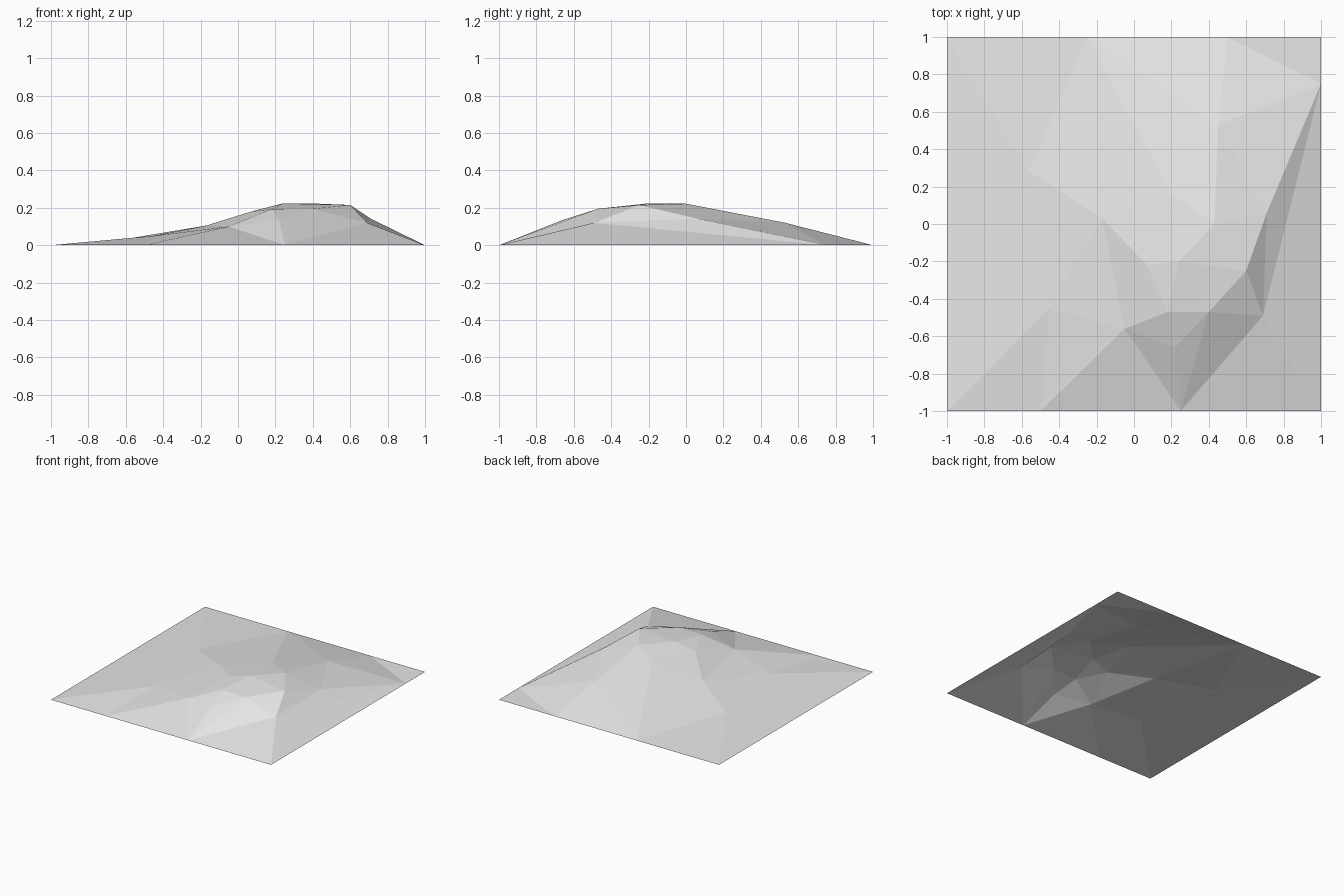
import bpy, bmesh

default_cube = bpy.data.objects.get("Cube")
if default_cube:
    bpy.data.objects.remove(default_cube)

# Single stone colour
stone = bpy.data.materials.new("pale_grey_stone")
stone.use_nodes = True
stone_colour = (0.8, 0.8, 0.8, 1)
stone.diffuse_color = stone_colour
stone.node_tree.nodes["Principled BSDF"].inputs["Base Color"].default_value = stone_colour

# Flat outer rim of the square patch of land
rim = {
    "corner_front_right": (-1, -1), "front_west": (-.5, -1), "front_east": (.25, -1),
    "corner_front_left": (1, -1), "side_south": (1, -.25), "side_north": (1, .75),
    "corner_back_left": (1, 1), "back_east": (.5, 1), "back_west": (-.25, 1),
    "corner_back_right": (-1, 1),
}

# Raised points of the hill
hill = {
    "meadow": (-.56, .28, .04), "slope": (-.17, .03, .105), "foot": (-.45, -.45, .05),
    "shoulder": (-.05, -.56, .1), "brow_west": (.18, -.47, .193), "brow_east": (.4, -.47, .195),
    "step": (.07, -.22, .18), "summit": (.24, -.2, .224), "summit_back": (.43, 0, .222),
    "summit_east": (.6, -.25, .215), "spur": (.22, -.66, .135), "cliff": (.69, -.49, .12),
    "ledge": (.71, .06, .142), "back_ridge": (.45, .53, .12), "saddle": (.2, .16, .185),
}

# Facets fan out from a hub; a ring that returns to its first name is closed
fans = [
    ("foot", "corner_front_right front_west shoulder slope meadow corner_front_right"),
    ("spur", "front_east brow_east brow_west shoulder front_east"),
    ("saddle", "back_west slope step summit summit_back back_ridge back_west"),
    ("cliff", "front_east corner_front_left side_south side_north ledge summit_east brow_east front_east"),
    ("summit", "step brow_west brow_east summit_east summit_back"),
    ("back_ridge", "summit_back ledge side_north back_east back_west"),
    ("shoulder", "brow_west step slope"),
    ("meadow", "slope back_west corner_back_right corner_front_right"),
    ("shoulder", "front_west front_east"),
    ("ledge", "summit_back summit_east"),
    ("corner_back_left", "back_east side_north"),
    ("step", "shoulder brow_west"),
]

# Build the open land surface
bm = bmesh.new()
points = {name: bm.verts.new((x, y, 0)) for name, (x, y) in rim.items()}
points.update({name: bm.verts.new(place) for name, place in hill.items()})
made = set()
for hub, ring in fans:
    names = ring.split()
    for first, second in zip(names, names[1:]):
        key = frozenset((hub, first, second))
        if key not in made:
            made.add(key)
            bm.faces.new([points[hub], points[first], points[second]])

# Turn every facet to face the sky
bm.normal_update()
for face in bm.faces:
    if face.normal.z < 0:
        face.normal_flip()

mesh = bpy.data.meshes.new("hill_terrain")
bm.to_mesh(mesh)
bm.free()
mesh.materials.append(stone)
bpy.context.collection.objects.link(bpy.data.objects.new("hill_terrain", mesh))
